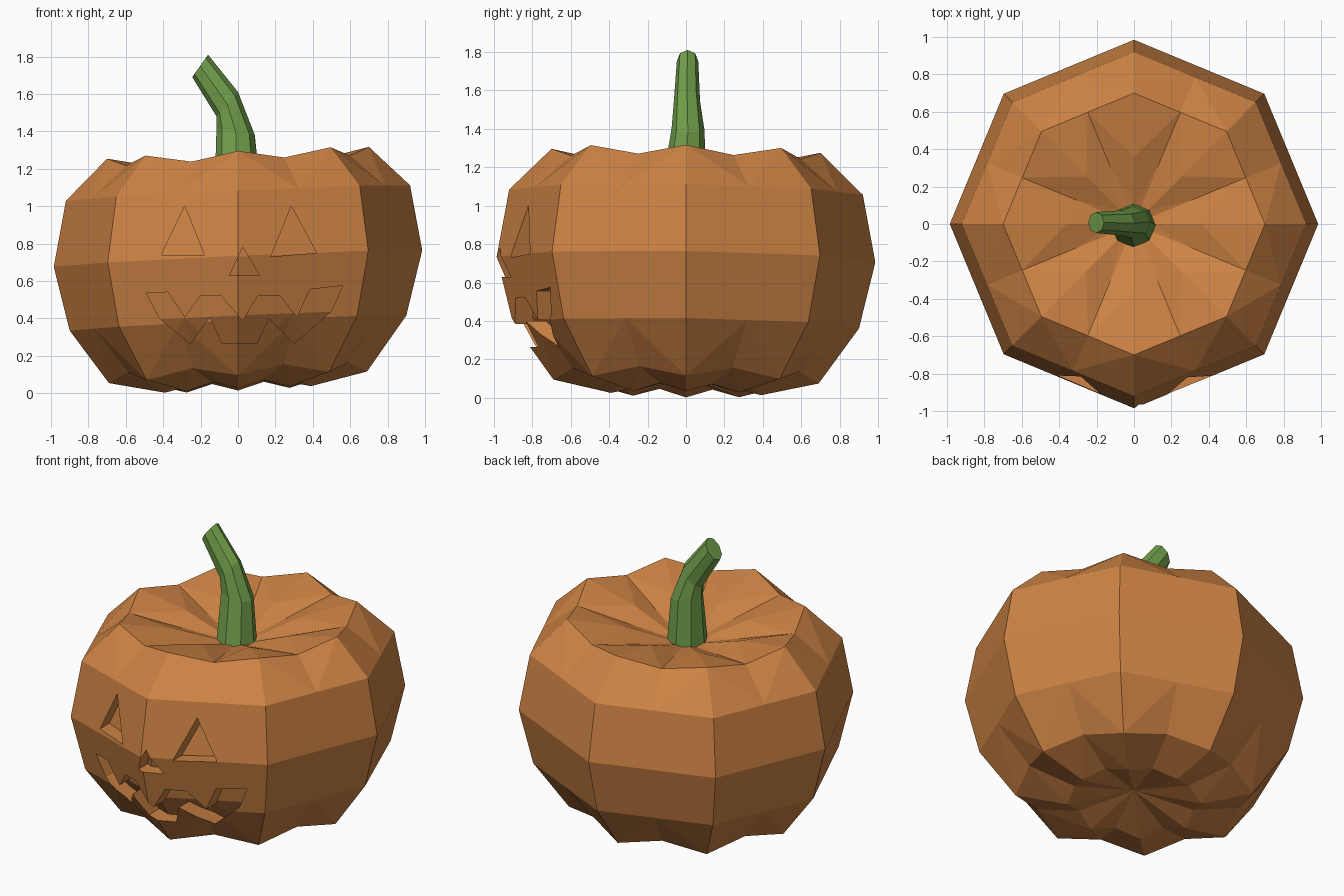
import bpy, bmesh, math
from mathutils import Vector

if "Cube" in bpy.data.objects:
    bpy.data.objects.remove(bpy.data.objects["Cube"])


def material(name, rgb):
    m = bpy.data.materials.new(name)
    m.diffuse_color = (*rgb, 1)
    m.use_nodes = True
    m.node_tree.nodes["Principled BSDF"].inputs["Base Color"].default_value = m.diffuse_color
    return m


orange = material("pumpkin_orange", (0.61, 0.226, 0.058))
green = material("stem_green", (0.165, 0.35, 0.07))


def finish(name, bm, mat, hidden=False):
    bmesh.ops.recalc_face_normals(bm, faces=bm.faces)
    me = bpy.data.meshes.new(name)
    bm.to_mesh(me)
    bm.free()
    me.materials.append(mat)
    ob = bpy.data.objects.new(name, me)
    bpy.context.collection.objects.link(ob)
    ob.hide_render = hidden
    return ob


def skin(bm, rings):
    """Bridge consecutive closed rings of vertices."""
    for a, b in zip(rings, rings[1:]):
        n = len(a)
        for i in range(n):
            j = (i + 1) % n
            bm.faces.new((a[i], a[j], b[j], b[i]))


# Octagonal shell: radius, ridge height, valley height for each ring
RINGS = [(0.39, 0.02, 0.06), (0.69, 0.085, 0.135), (0.90, 0.375, 0.375),
         (0.985, 0.72, 0.72), (0.92, 1.07, 1.07), (0.70, 1.285, 1.24),
         (0.36, 1.215, 1.165), (0.10, 1.12, 1.11)]


def shell(name, scale=1.0, hidden=False):
    bm = bmesh.new()

    def vert(x, y, z):
        z = max(0, z + 0.045 * x - 0.015 * y)      # slight lean
        return bm.verts.new((x * scale, y * scale, 0.68 + (z - 0.68) * scale))

    rings = []
    for r, ridge, valley in RINGS:
        ring = []
        for i in range(16):
            a = i * math.pi / 8
            rr = r * math.cos(math.pi / 8) if i % 2 else r
            ring.append(vert(rr * math.cos(a), rr * math.sin(a), valley if i % 2 else ridge))
        rings.append(ring)
    skin(bm, rings)
    for ring, z in ((rings[0], 0.11), (rings[-1], 1.11)):
        c = vert(0, 0, z)
        for i in range(16):
            bm.faces.new((ring[i], ring[(i + 1) % 16], c))
    bmesh.ops.triangulate(bm, faces=bm.faces)
    return finish(name, bm, orange, hidden)


body = shell("pumpkin_body")
core = shell("core_helper", 0.905, True)

# Carved face outlines (x, z), cut to a constant depth
OUTLINES = {
    "left_eye": [(-0.285, 1.0), (-0.41, 0.74), (-0.18, 0.74)],
    "right_eye": [(0.285, 1.0), (0.175, 0.73), (0.42, 0.75)],
    "nose": [(0.025, 0.78), (-0.045, 0.63), (0.115, 0.63)],
    "mouth": [(-0.49, 0.535), (-0.375, 0.54), (-0.285, 0.405), (-0.20, 0.52), (-0.09, 0.52),
              (0.025, 0.385), (0.105, 0.52), (0.225, 0.52), (0.315, 0.405), (0.385, 0.555),
              (0.56, 0.575), (0.50, 0.44), (0.30, 0.265), (0.165, 0.40), (0.10, 0.265),
              (-0.085, 0.265), (-0.15, 0.41), (-0.255, 0.265), (-0.42, 0.40)],
}
for name, pts in OUTLINES.items():
    bm = bmesh.new()
    front, back = ([bm.verts.new((x, y, z)) for x, z in pts] for y in (-1.3, -0.5))
    skin(bm, [front, back])
    bm.faces.new(front)
    bm.faces.new(back)
    cutter = finish(name + "_cutter", bm, orange, True)
    for target, tool in ((cutter, core), (body, cutter)):
        mod = target.modifiers.new("carve_" + name, 'BOOLEAN')
        mod.operation = 'DIFFERENCE'
        mod.solver = 'EXACT'
        mod.object = tool

# Bent stem: left and right edge points (x, z), half depth, centre y
bm = bmesh.new()
rings = []
for (lx, lz), (rx, rz), ry, cy in [((-0.125, 1.08), (0.12, 1.08), 0.12, -0.01),
                                   ((-0.115, 1.42), (0.09, 1.38), 0.085, 0.01),
                                   ((-0.115, 1.48), (0.0, 1.61), 0.068, 0.005),
                                   ((-0.245, 1.69), (-0.16, 1.81), 0.056, 0.008)]:
    mid = Vector(((lx + rx) / 2, cy, (lz + rz) / 2))
    half = Vector(((rx - lx) / 2, 0, (rz - lz) / 2))
    rings.append([bm.verts.new(mid + half * math.cos(i * math.pi / 4)
                               + Vector((0, ry * math.sin(i * math.pi / 4), 0))) for i in range(8)])
skin(bm, rings)
bm.faces.new(rings[0])
bm.faces.new(rings[-1])
finish("stem", bm, green)
